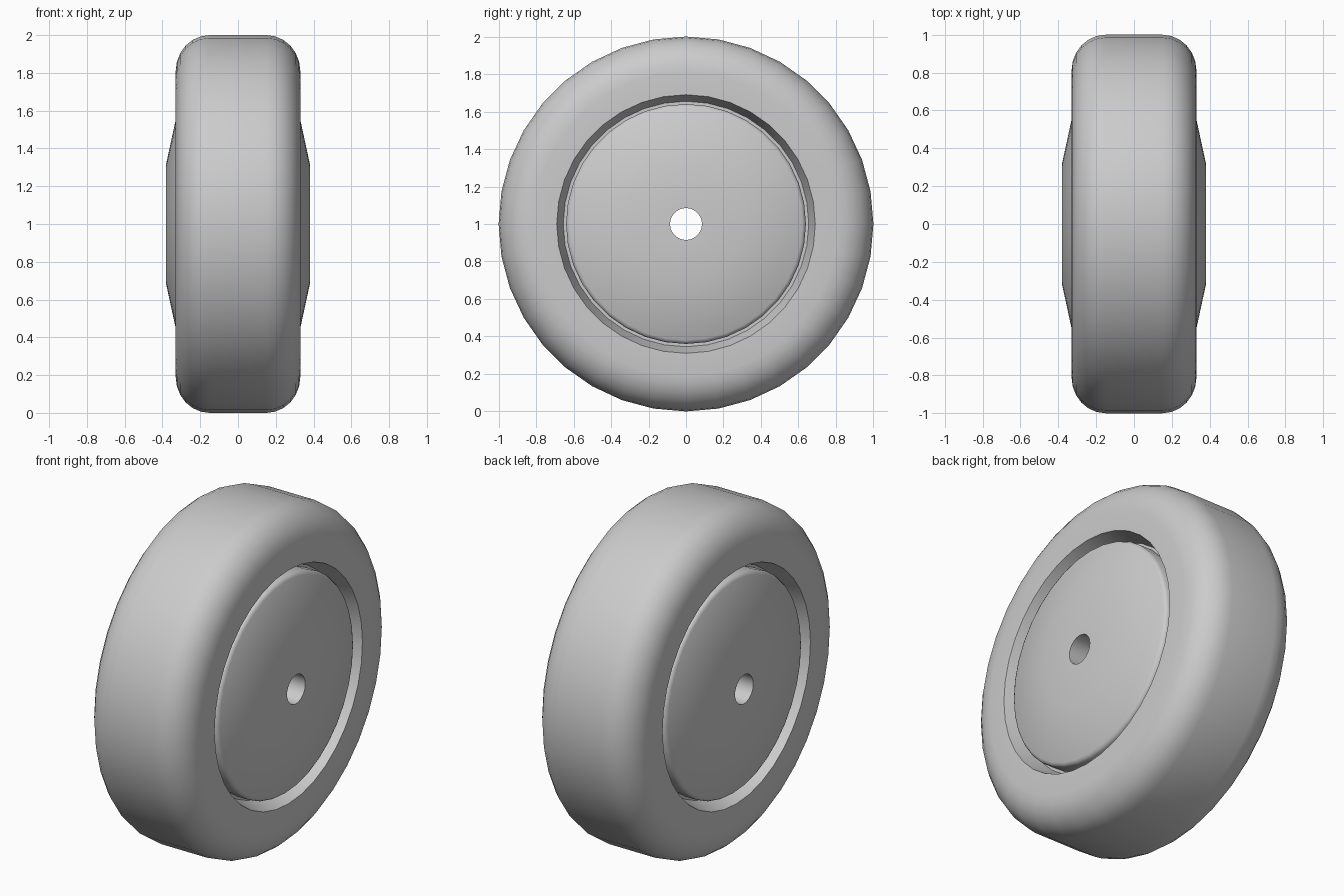
import bpy, bmesh, math
from mathutils import Matrix, Vector

cube = bpy.data.objects.get("Cube")
if cube:
    bpy.data.objects.remove(cube, do_unlink=True)

SEGMENTS = 36

grey = bpy.data.materials.new("plain grey")
grey.use_nodes = True
colour = (0.6, 0.6, 0.6, 1)
grey.diffuse_color = colour
grey.node_tree.nodes["Principled BSDF"].inputs["Base Color"].default_value = colour


def lathe(name, half, angle):
    """Spin a mirrored, closed (x, radius) outline around the axle."""
    outline = half + [(-x, r) for x, r in reversed(half)]
    bm = bmesh.new()
    rings = []
    for i in range(SEGMENTS):
        turn = Matrix.Rotation(2 * math.pi * i / SEGMENTS, 3, 'X')
        rings.append([bm.verts.new(turn @ Vector((x, 0, r)) + Vector((0, 0, 1)))
                      for x, r in outline])
    n = len(outline)
    for i in range(SEGMENTS):
        a, b = rings[i], rings[(i + 1) % SEGMENTS]
        for j in range(n):
            k = (j + 1) % n
            bm.faces.new((a[j], a[k], b[k], b[j]))
    bmesh.ops.recalc_face_normals(bm, faces=bm.faces)
    mesh = bpy.data.meshes.new(name)
    bm.to_mesh(mesh)
    bm.free()
    mesh.materials.append(grey)
    obj = bpy.data.objects.new(name, mesh)
    bpy.context.collection.objects.link(obj)
    bpy.ops.object.select_all(action='DESELECT')
    bpy.context.view_layer.objects.active = obj
    obj.select_set(True)
    bpy.ops.object.shade_smooth_by_angle(angle=math.radians(angle))
    return obj


# Tyre: flat tread, rounded shoulders, flat sidewall, tapered inner wall
shoulder = [(0.15 + 0.18 * math.sin(t), 0.81 + 0.19 * math.cos(t))
            for t in (math.pi / 2 * i / 6 for i in range(7))]
lathe("tyre", shoulder + [(0.33, 0.69), (0.22, 0.655), (0.22, 0.6)], 35)

# Hub: shallow cone with rounded rim, flat boss and a through bore
lathe("hub", [(0.22, 0.64), (0.295, 0.64), (0.308, 0.633), (0.315, 0.62),
              (0.38, 0.32), (0.38, 0.085)], 35)
